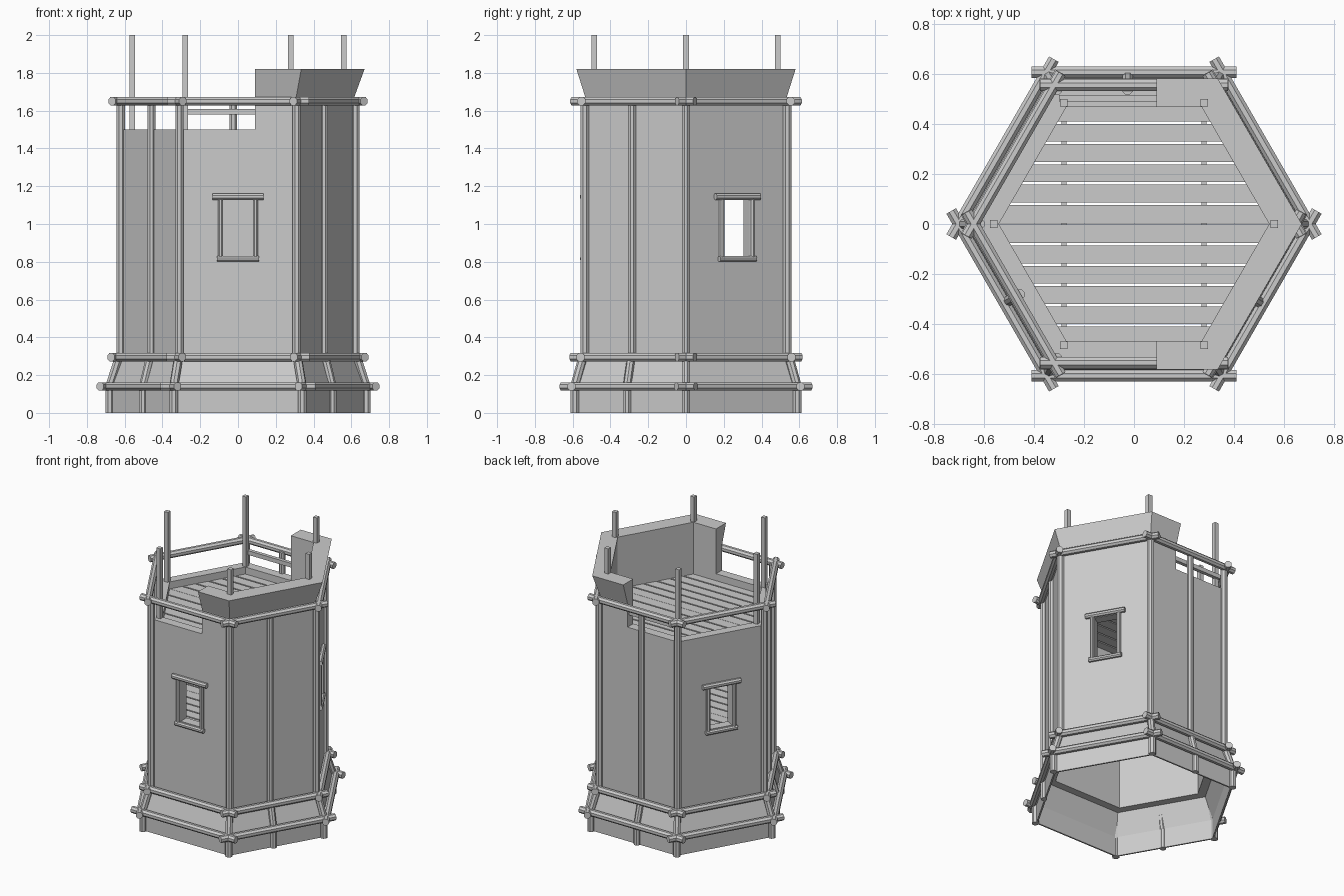
import bpy, bmesh
from math import pi, cos, sin, radians, sqrt
from mathutils import Vector, Matrix

if "Cube" in bpy.data.objects:
    bpy.data.objects.remove(bpy.data.objects["Cube"])

C = cos(pi / 6)


def finish(name, bm):
    bmesh.ops.recalc_face_normals(bm, faces=bm.faces[:])
    me = bpy.data.meshes.new(name)
    bm.to_mesh(me)
    bm.free()
    ob = bpy.data.objects.new(name, me)
    bpy.context.collection.objects.link(ob)
    return ob


def corner(r, i, z):
    a = radians(60 * i)
    return Vector((r * cos(a), r * sin(a), z))


def on_face(i, t, out, z):
    """Point on hex side i: t along the side, out = distance from the axis."""
    a = radians(30 + 60 * i)
    return Vector((out * cos(a) - t * sin(a), out * sin(a) + t * cos(a), z))


def add_log(bm, p, q, r, sides=8):
    d = q - p
    m = Matrix.Translation((p + q) / 2) @ d.to_track_quat('Z', 'Y').to_matrix().to_4x4()
    bmesh.ops.create_cone(bm, cap_ends=True, segments=sides, radius1=r, radius2=r,
                          depth=d.length, matrix=m @ Matrix.Rotation(pi / 8, 4, 'Z'))


def add_box(bm, lo, hi, rot=0):
    lo, hi = Vector(lo), Vector(hi)
    m = (Matrix.Rotation(rot, 4, 'Z') @ Matrix.Translation((lo + hi) / 2)
         @ Matrix.Diagonal((*(hi - lo), 1)))
    bmesh.ops.create_cube(bm, size=1, matrix=m)


# Hexagonal wall: flared skirt, straight shaft, outward sloping parapet
profile = [(.675, 0), (.675, .14), (.615, .29), (.615, 1.67), (.67, 1.82),
           (.54, 1.82), (.54, .29), (.603, .29), (.663, .14), (.663, 0)]
bm = bmesh.new()
rings = [[bm.verts.new(corner(r, i, z)) for i in range(6)] for r, z in profile]
for k in range(len(rings)):
    a, b = rings[k], rings[(k + 1) % len(rings)]
    for i in range(6):
        j = (i + 1) % 6
        bm.faces.new((a[i], a[j], b[j], b[i]))
wall = finish("tower_wall", bm)

# Openings: lowered wall on the left, three windows
WINDOW_SIDES = (0, 2, 4)
bm = bmesh.new()
add_box(bm, (-1, -1, 1.5), (.09, 1, 2.2))
for i in WINDOW_SIDES:
    add_box(bm, (.4, -.08, .83), (.65, .08, 1.13), radians(30 + 60 * i))
cutter = finish("opening_cutter", bm)
cutter.hide_render = True
mod = wall.modifiers.new("openings", 'BOOLEAN')
mod.operation = 'DIFFERENCE'
mod.solver = 'EXACT'
mod.object = cutter
bpy.context.view_layer.objects.active = wall
bpy.ops.object.modifier_apply(modifier=mod.name)
bpy.data.objects.remove(cutter)

# Log rings with crossing ends
for name, r, z, over in (("base_ring", .70, .14, .06), ("lower_ring", .645, .295, .055),
                         ("top_rail", .64, 1.65, .055)):
    bm = bmesh.new()
    for i in range(6):
        h = r / 2 + over
        add_log(bm, on_face(i, -h, r * C, z), on_face(i, h, r * C, z), .024)
    finish(name, bm)

# Upright logs at the corners and at the middle of the windowless sides
STAGES = ((.68, 0, .68, .14), (.68, .14, .63, .295), (.62, .295, .62, 1.65))
bm = bmesh.new()
for i in range(6):
    for r0, z0, r1, z1 in STAGES:
        add_log(bm, corner(r0, i, z0), corner(r1, i, z1), .024)
finish("corner_posts", bm)
bm = bmesh.new()
for i, t in ((1, .025), (3, .015), (5, -.02)):
    for r0, z0, r1, z1 in STAGES:
        add_log(bm, on_face(i, t, r0 * C, z0), on_face(i, t, r1 * C, z1), .022)
finish("middle_posts", bm)

# Window frames
bm = bmesh.new()
for i in WINDOW_SIDES:
    d = .615 * C + .008
    for s in (-1, 1):
        add_log(bm, on_face(i, s * .093, d, .81), on_face(i, s * .093, d, 1.14), .015)
    add_log(bm, on_face(i, -.135, d + .005, 1.145), on_face(i, .135, d + .005, 1.145), .018)
    add_log(bm, on_face(i, -.112, d + .005, .815), on_face(i, .112, d + .005, .815), .016)
finish("window_frames", bm)

# Plank floors trimmed to the hexagon, with joists below
for name, top in (("upper_floor", 1.45), ("middle_floor", .76)):
    bm = bmesh.new()
    for s in (-1, 1):
        for k in range(6):
            y0 = .081 * k + (.001 if k == 0 else .005)
            y1 = min(.081 * (k + 1) - .005, .475)
            x0, x1 = (.547 - y / sqrt(3) for y in (y0, y1))
            quad = [(-x0, s * y0), (x0, s * y0), (x1, s * y1), (-x1, s * y1)]
            lo = [bm.verts.new((x, y, top - .025)) for x, y in quad]
            hi = [bm.verts.new((x, y, top)) for x, y in quad]
            bm.faces.new(lo)
            bm.faces.new(hi)
            for j in range(4):
                n = (j + 1) % 4
                bm.faces.new((lo[j], lo[n], hi[n], hi[j]))
    finish(name + "_planks", bm)
    bm = bmesh.new()
    for x in (-.28, .28):
        add_box(bm, (x - .01, -.45, top - .06), (x + .01, .45, top - .025))
    finish(name + "_joists", bm)

# Square poles standing on the wall
bm = bmesh.new()
for i in range(6):
    p = corner(.56, i, 0)
    add_box(bm, (p.x - .015, p.y - .015, 1.45), (p.x + .015, p.y + .015, 2))
finish("roof_poles", bm)

# Extra handrail at the back opening
bm = bmesh.new()
add_box(bm, (-.3, .49, 1.58), (.1, .515, 1.61))
finish("back_handrail", bm)
